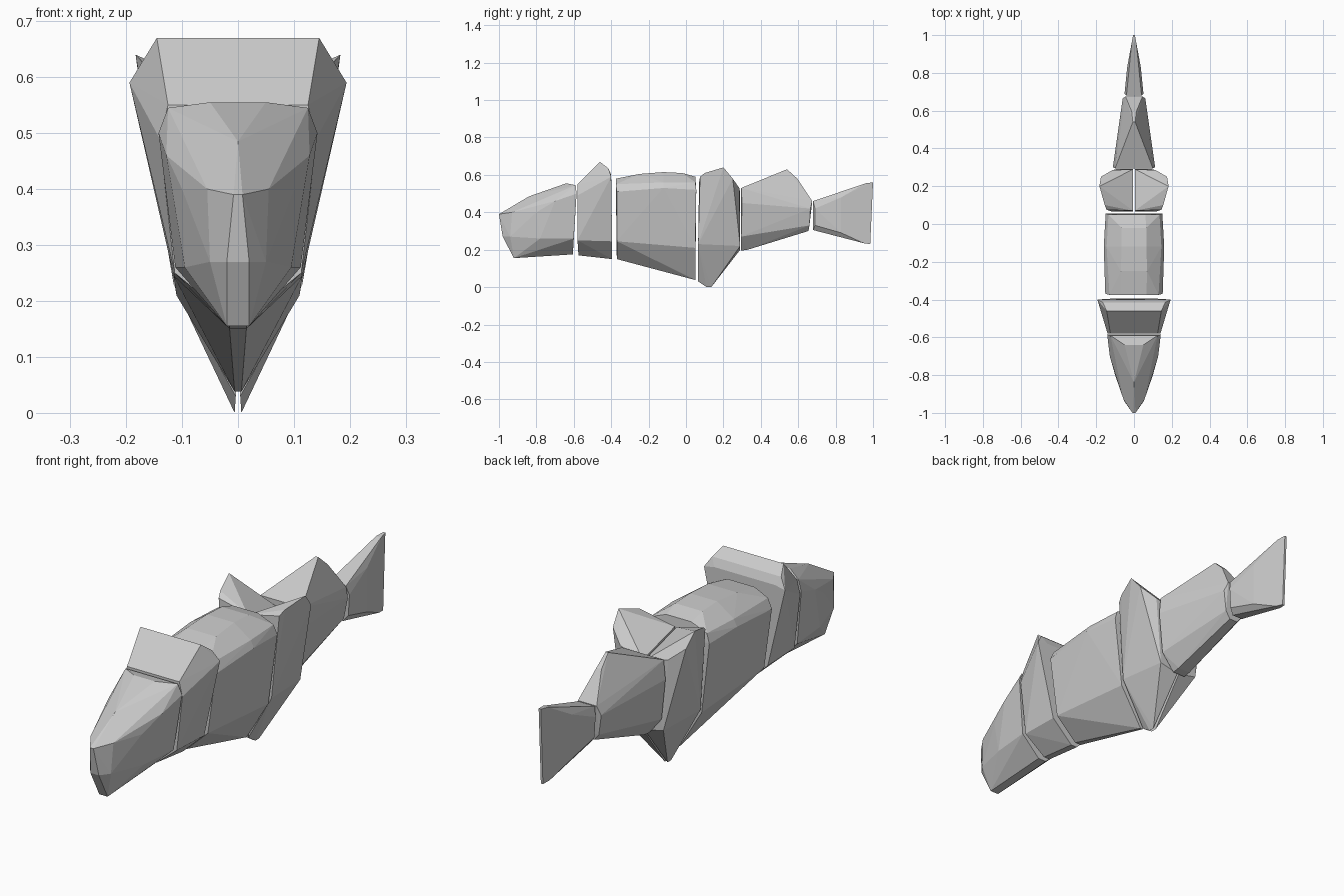
import bpy, bmesh


def hull(name, half_points, both=True, flip=False):
    """Faceted convex solid from (x, y, z) points, mirrored across x = 0."""
    points = [(-x if flip else x, y, z) for x, y, z in half_points]
    if both:
        points += [(-x, y, z) for x, y, z in half_points if x > 0]
    bm = bmesh.new()
    for p in points:
        bm.verts.new(p)
    result = bmesh.ops.convex_hull(bm, input=bm.verts[:])
    loose = {g for g in result["geom_interior"] + result["geom_unused"]
             if isinstance(g, bmesh.types.BMVert)}
    bmesh.ops.delete(bm, geom=list(loose), context='VERTS')
    bmesh.ops.dissolve_limit(bm, angle_limit=0.02, verts=bm.verts[:], edges=bm.edges[:])
    bmesh.ops.recalc_face_normals(bm, faces=bm.faces[:])
    mesh = bpy.data.meshes.new(name)
    bm.to_mesh(mesh)
    bm.free()
    obj = bpy.data.objects.new(name, mesh)
    bpy.context.collection.objects.link(obj)
    return obj


# Head: narrow snout widening to the gill end
hull("head", [
    (0.008, -1.0, 0.39), (0.02, -0.98, 0.27), (0.02, -0.92, 0.155),
    (0.05, -0.94, 0.27), (0.055, -0.93, 0.40), (0.0, -0.84, 0.485),
    (0.10, -0.80, 0.40), (0.095, -0.78, 0.26), (0.128, -0.70, 0.46),
    (0.05, -0.64, 0.555), (0.125, -0.59, 0.545), (0.142, -0.585, 0.50),
    (0.112, -0.60, 0.26), (0.02, -0.605, 0.175)])

# Collar: raised ridge behind the head
hull("gill_collar", [
    (0.125, -0.58, 0.55), (0.14, -0.58, 0.49), (0.113, -0.58, 0.25),
    (0.015, -0.575, 0.17), (0.145, -0.46, 0.67), (0.165, -0.415, 0.635),
    (0.145, -0.40, 0.60), (0.194, -0.40, 0.59), (0.115, -0.395, 0.245),
    (0.015, -0.395, 0.15)])

# Body: arched back, keeled belly
hull("body", [
    (0.065, -0.375, 0.58), (0.13, -0.375, 0.55), (0.152, -0.37, 0.51),
    (0.07, -0.25, 0.605), (0.065, -0.12, 0.615), (0.145, -0.12, 0.56),
    (0.16, -0.12, 0.53), (0.065, -0.02, 0.61), (0.06, 0.05, 0.59),
    (0.135, 0.05, 0.56), (0.15, 0.055, 0.52), (0.115, -0.37, 0.245),
    (0.11, 0.05, 0.21), (0.015, -0.37, 0.15), (0.006, 0.05, 0.038)])

# Pair of side fins meeting in a valley on the centre line
for side, flip in (("right", False), ("left", True)):
    hull(side + "_fin", [
        (0.004, 0.07, 0.56), (0.004, 0.29, 0.50), (0.145, 0.075, 0.59),
        (0.155, 0.10, 0.61), (0.183, 0.20, 0.64), (0.175, 0.25, 0.58),
        (0.115, 0.285, 0.53), (0.115, 0.065, 0.23), (0.095, 0.29, 0.22),
        (0.004, 0.065, 0.03), (0.006, 0.11, 0.0), (0.006, 0.135, 0.0),
        (0.004, 0.29, 0.20)], both=False, flip=flip)

# Tail stem with dorsal peak
hull("tail_stem", [
    (0.10, 0.295, 0.53), (0.112, 0.30, 0.45), (0.09, 0.295, 0.27),
    (0.03, 0.295, 0.195), (0.03, 0.33, 0.20), (0.006, 0.54, 0.63),
    (0.012, 0.595, 0.58), (0.045, 0.675, 0.46), (0.06, 0.665, 0.42),
    (0.045, 0.66, 0.33), (0.02, 0.655, 0.30)])

# Tail fin: thin wedge flaring at the end
hull("tail_fin", [
    (0.04, 0.68, 0.46), (0.05, 0.69, 0.42), (0.045, 0.69, 0.33),
    (0.025, 0.68, 0.305), (0.036, 0.83, 0.48), (0.036, 0.83, 0.29),
    (0.012, 0.96, 0.555), (0.005, 1.0, 0.56), (0.005, 0.985, 0.23),
    (0.012, 0.95, 0.235)])
